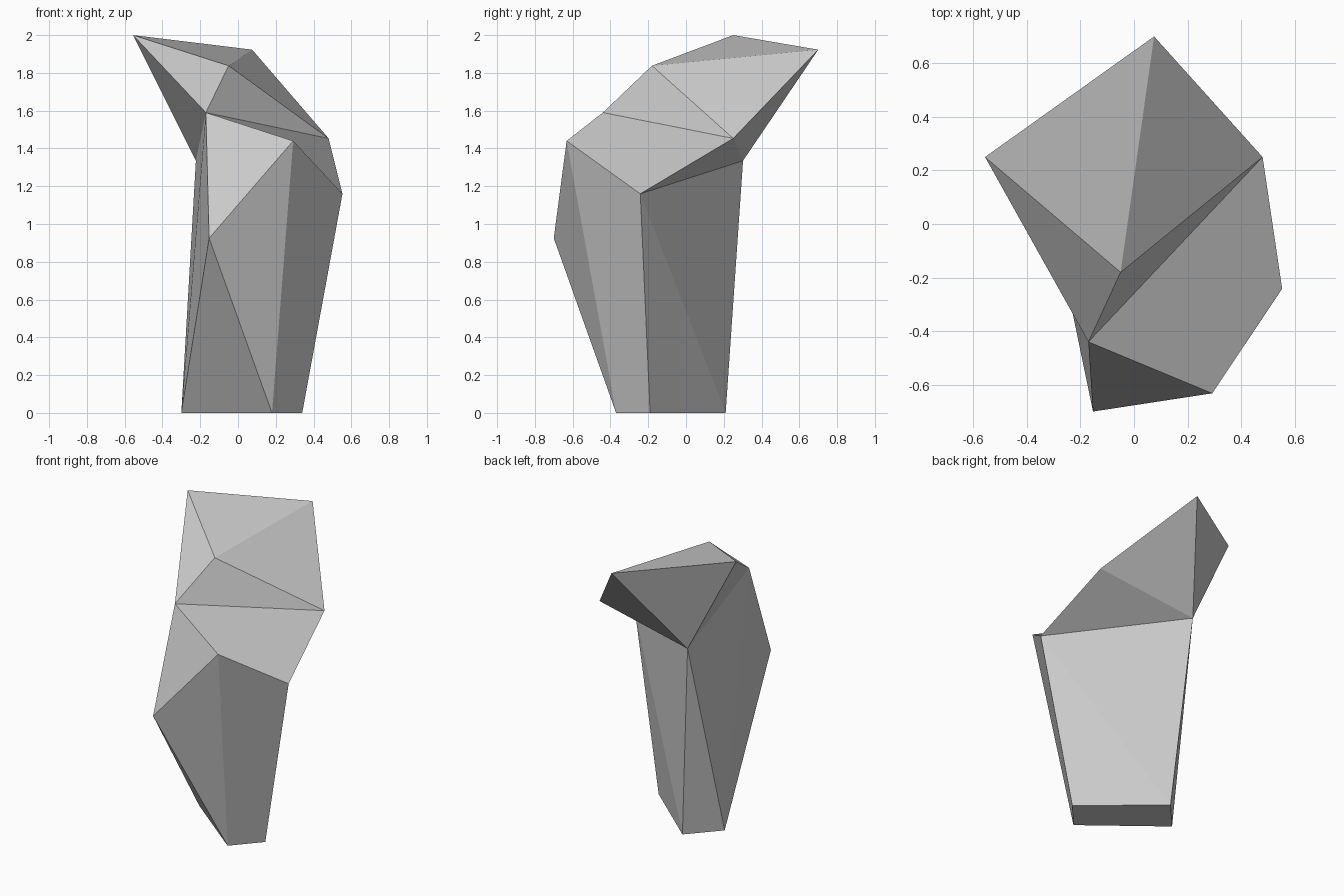
import bpy, bmesh

if "Cube" in bpy.data.objects:
    bpy.data.objects.remove(bpy.data.objects["Cube"])

# Faceted rock pillar: a four-sided foot, a bulging waist and a leaning crest
corners = {
    # foot
    "K": (-0.30, 0.01, 0), "L": (0.18, -0.37, 0), "M": (0.34, -0.19, 0), "J": (-0.12, 0.21, 0),
    # waist and shoulder
    "H": (-0.153, -0.70, 0.925), "F": (0.292, -0.632, 1.44), "G": (0.553, -0.242, 1.16),
    "I": (-0.223, 0.302, 1.335), "D": (-0.17, -0.44, 1.59), "E": (0.48, 0.25, 1.453),
    # crest
    "A": (-0.556, 0.25, 2.0), "B": (0.075, 0.70, 1.923), "C": (-0.05, -0.18, 1.838),
}
facets = ("KJML "                       # underside
          "KLH LFH LMGF MJG JIG JKI KHD KDI "   # shaft
          "HFD DFGE GIE "               # shoulder
          "DEC CEB EIB BIA ADI ADC ACB").split()   # crest

bm = bmesh.new()
v = {name: bm.verts.new(co) for name, co in corners.items()}
for f in facets:
    bm.faces.new([v[c] for c in f])
bmesh.ops.recalc_face_normals(bm, faces=bm.faces)

mesh = bpy.data.meshes.new("rock_pillar")
bm.to_mesh(mesh)
bm.free()
bpy.context.collection.objects.link(bpy.data.objects.new("rock_pillar", mesh))
